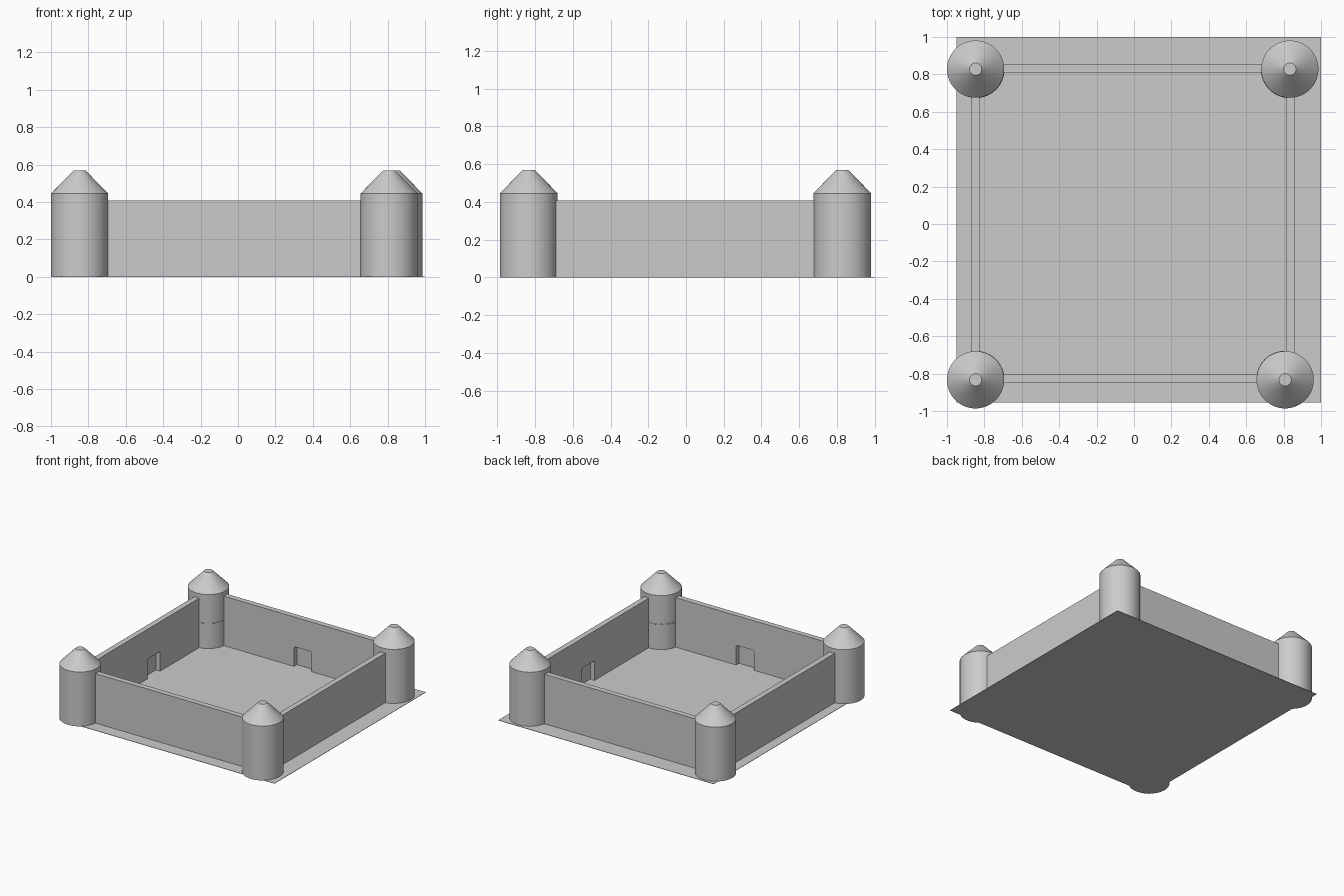
import bpy, bmesh, math
from mathutils import Matrix

cube = bpy.data.objects.get("Cube")
if cube:
    bpy.data.objects.remove(cube, do_unlink=True)

stone = bpy.data.materials.new("stone_grey")
stone.use_nodes = True
GREY = (0.6, 0.6, 0.6, 1)
stone.diffuse_color = GREY
stone.node_tree.nodes["Principled BSDF"].inputs["Base Color"].default_value = GREY


def make_object(name, bm, smooth=False):
    bmesh.ops.recalc_face_normals(bm, faces=bm.faces)
    mesh = bpy.data.meshes.new(name)
    bm.to_mesh(mesh)
    bm.free()
    mesh.materials.append(stone)
    obj = bpy.data.objects.new(name, mesh)
    bpy.context.collection.objects.link(obj)
    if smooth:
        bpy.ops.object.select_all(action="DESELECT")
        obj.select_set(True)
        bpy.context.view_layer.objects.active = obj
        bpy.ops.object.shade_smooth_by_angle(angle=math.radians(30))
    return obj


def box(name, x0, x1, y0, y1, z0, z1):
    bm = bmesh.new()
    place = Matrix.Translation(((x0 + x1) / 2, (y0 + y1) / 2, (z0 + z1) / 2))
    bmesh.ops.create_cube(bm, size=1, matrix=place @ Matrix.Diagonal((x1 - x0, y1 - y0, z1 - z0, 1)))
    return make_object(name, bm)


def lathe(name, profile, x, y, start=0, sweep=math.tau, steps=64):
    """Spin a radius/height profile round a vertical axis."""
    bm = bmesh.new()
    verts = [bm.verts.new((r, 0, z)) for r, z in profile]
    edges = [bm.edges.new(pair) for pair in zip(verts, verts[1:])]
    bmesh.ops.spin(bm, geom=verts + edges, cent=(0, 0, 0), axis=(0, 0, 1), angle=sweep, steps=steps)
    bmesh.ops.remove_doubles(bm, verts=bm.verts, dist=0.0002)
    bmesh.ops.transform(bm, verts=bm.verts,
                        matrix=Matrix.Translation((x, y, 0)) @ Matrix.Rotation(start, 4, "Z"))
    return make_object(name, bm, smooth=True)


def wall(name, length0, length1, inner, angle, door):
    """Wall along local x, inner face at -y, with a blind doorway cut in the inside."""
    thick, top, depth, half, head, chamfer = 0.045, 0.408, 0.038, 0.08, 0.165, 0.01
    outline = [(length0, 0), (door - half, 0), (door - half, head - chamfer),
               (door - half + chamfer, head), (door + half - chamfer, head),
               (door + half, head - chamfer), (door + half, 0), (length1, 0),
               (length1, top), (length0, top)]
    bm = bmesh.new()
    # inner skin with the doorway opening
    skin = bm.faces.new([bm.verts.new((x, inner, z)) for x, z in outline])
    solid = bmesh.ops.extrude_face_region(bm, geom=[skin])
    moved = [v for v in solid["geom"] if isinstance(v, bmesh.types.BMVert)]
    bmesh.ops.translate(bm, verts=moved, vec=(0, depth, 0))
    # thin outer skin closing the doorway
    place = Matrix.Translation(((length0 + length1) / 2, inner + (depth + thick) / 2, top / 2))
    bmesh.ops.create_cube(bm, size=1,
                          matrix=place @ Matrix.Diagonal((length1 - length0, thick - depth, top, 1)))
    bmesh.ops.transform(bm, verts=bm.verts, matrix=Matrix.Rotation(angle, 4, "Z"))
    return make_object(name, bm)


# Ground slab
box("ground_slab", -0.95, 1.0, -0.955, 1.0, 0, 0.003)

# Curtain walls
wall("back_wall", -0.80, 0.80, 0.81, 0, 0.02)
wall("front_wall", -0.77, 0.80, 0.805, math.pi, -0.03)
wall("right_wall", -0.79, 0.79, 0.825, math.pi / 2, 0.09)
wall("left_wall", -0.79, 0.79, 0.815, -math.pi / 2, -0.10)

# Corner towers with truncated conical roofs
tower = [(0, 0), (0.153, 0), (0.153, 0.445), (0.033, 0.568), (0, 0.568)]
ledge = [(0.152, 0.203), (0.155, 0.205), (0.155, 0.211), (0.152, 0.213)]
corners = {"back_right": (-0.847, 0.828), "front_right": (-0.847, -0.833),
           "front_left": (0.808, -0.833), "back_left": (0.833, 0.828)}
for label, (x, y) in corners.items():
    lathe(label + "_tower", tower, x, y)
    # narrow ledge on the courtyard side
    facing = math.atan2(-y, -x)
    lathe(label + "_tower_ledge", ledge, x, y, facing - math.pi / 4, math.pi / 2, 16)
